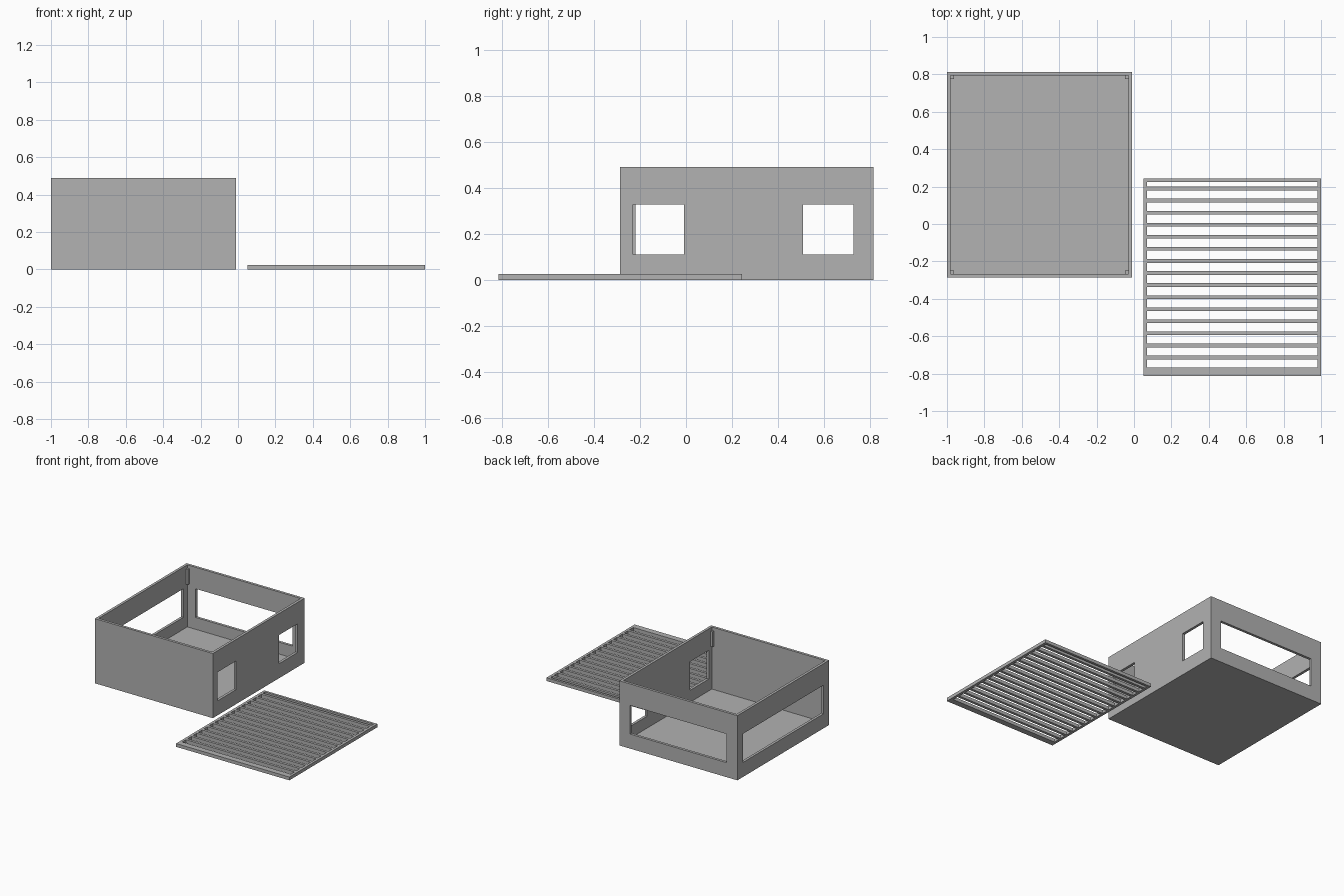
import bpy
import bmesh
from mathutils import Matrix, Vector

if "Cube" in bpy.data.objects:
    bpy.data.objects.remove(bpy.data.objects["Cube"], do_unlink=True)

grey = bpy.data.materials.new("plain grey")
grey.use_nodes = True
colour = (0.445, 0.445, 0.445, 1)
grey.diffuse_color = colour
grey.node_tree.nodes["Principled BSDF"].inputs["Base Color"].default_value = colour


def block(name, x, y, z):
    """Box object from (low, high) ranges on each axis."""
    bm = bmesh.new()
    centre = Vector([sum(r) / 2 for r in (x, y, z)])
    size = [r[1] - r[0] for r in (x, y, z)]
    bmesh.ops.create_cube(bm, size=1, matrix=Matrix.Translation(centre) @ Matrix.Diagonal((*size, 1)))
    mesh = bpy.data.meshes.new(name)
    bm.to_mesh(mesh)
    bm.free()
    mesh.materials.append(grey)
    obj = bpy.data.objects.new(name, mesh)
    bpy.context.collection.objects.link(obj)
    return obj


def cut(target, x, y, z):
    """Remove a box-shaped volume from the target."""
    cutter = block("cutter", x, y, z)
    cutter.hide_render = True
    mod = target.modifiers.new("opening", "BOOLEAN")
    mod.operation, mod.solver, mod.object = "DIFFERENCE", "EXACT", cutter
    bpy.context.view_layer.objects.active = target
    bpy.ops.object.modifier_apply(modifier=mod.name)
    bpy.data.objects.remove(cutter, do_unlink=True)


# Open-topped case
X0, X1, Y0, Y1, TOP = -1.0, -0.01, -0.287, 0.813, 0.49
WALL, LID = 0.02, 0.025
inner_x = (X0 + WALL, X1 - WALL)
inner_y = (Y0 + WALL, Y1 - WALL)
case = block("case", (X0, X1), (Y0, Y1), (0, TOP))
cut(case, inner_x, inner_y, (WALL, TOP + 0.1))

# Wall openings: two small, one long on the opposite side, one long at the back
window_z = (0.11, 0.327)
cut(case, (X1 - 0.1, X1 + 0.1), (-0.23, -0.008), window_z)
cut(case, (X1 - 0.1, X1 + 0.1), (0.508, 0.727), window_z)
cut(case, (X0 - 0.1, X0 + 0.1), (-0.22, 0.745), window_z)
cut(case, (-0.91, -0.10), (Y1 - 0.1, Y1 + 0.1), window_z)

# Corner supports that carry the lid
POST = 0.018
for side, px in (("right", inner_x[0]), ("left", inner_x[1] - POST)):
    for end, py in (("front", inner_y[0]), ("back", inner_y[1] - POST)):
        block(f"lid_support_{end}_{side}", (px, px + POST), (py, py + POST), (0.35, TOP - LID))

# Slotted lid lying beside the case
lid_x, lid_y = (0.05, 1.0), (-0.813, 0.242)
lid = block("slotted_lid", lid_x, lid_y, (0, LID))
PITCH, SLOT = 0.0645, 0.0445
for i in range(16):
    low = -0.768 + i * PITCH
    high = min(low + SLOT, lid_y[1] - 0.018)
    cut(lid, (lid_x[0] + WALL, lid_x[1] - WALL), (low, high), (-0.1, 0.1))
